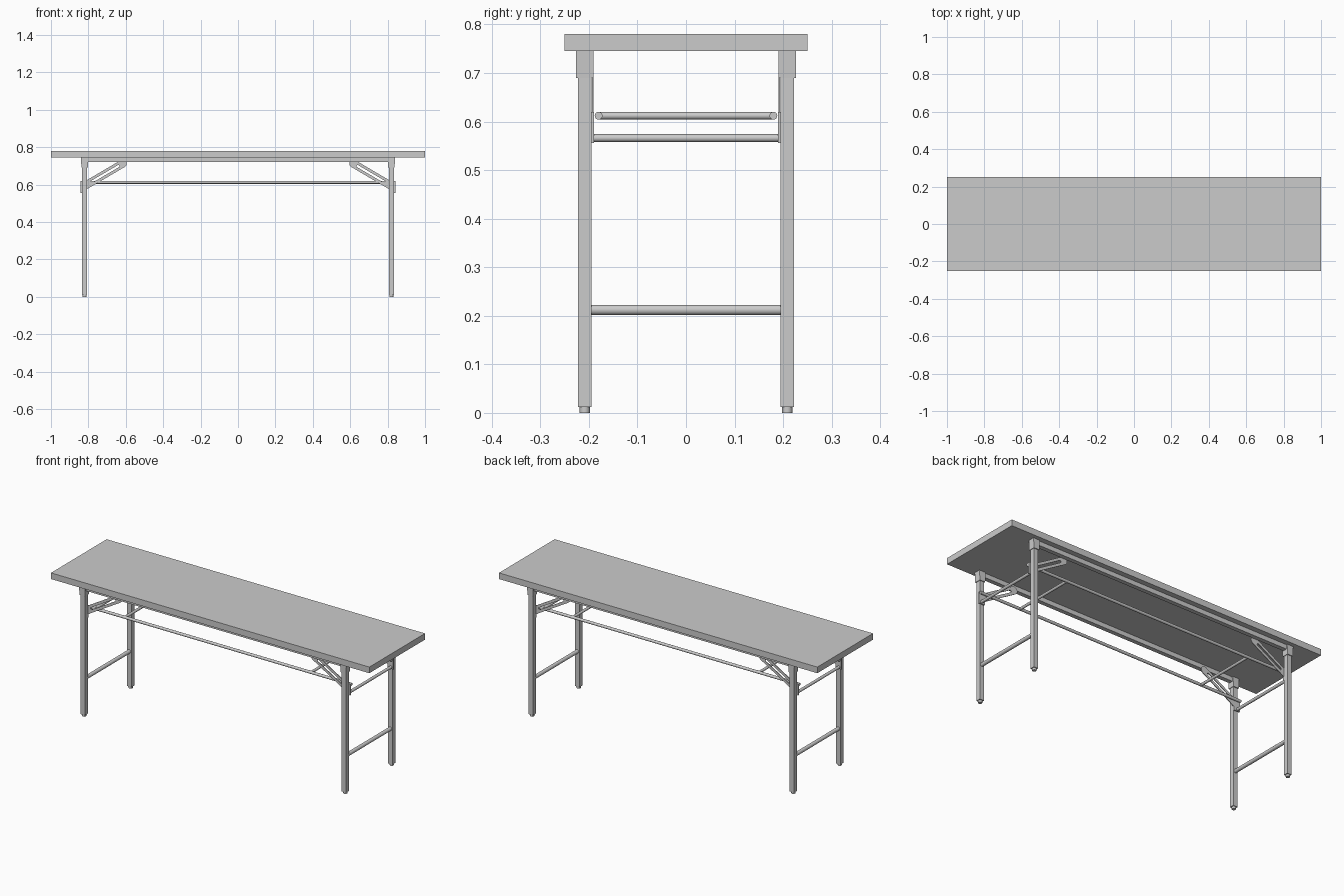
import bpy, bmesh, math
from mathutils import Vector

if "Cube" in bpy.data.objects:
    bpy.data.objects.remove(bpy.data.objects["Cube"])


def finish(name, bm, smooth=False):
    bmesh.ops.recalc_face_normals(bm, faces=bm.faces)
    me = bpy.data.meshes.new(name)
    bm.to_mesh(me)
    bm.free()
    ob = bpy.data.objects.new(name, me)
    bpy.context.collection.objects.link(ob)
    if smooth:
        bpy.context.view_layer.objects.active = ob
        ob.select_set(True)
        bpy.ops.object.shade_smooth_by_angle(angle=math.radians(40))
        ob.select_set(False)
    return ob


def box(name, lo, hi, taper=1.0):
    """Box between two corners; taper scales the bottom face in x."""
    lo, hi = Vector(lo), Vector(hi)
    c, s = (lo + hi) / 2, hi - lo
    bm = bmesh.new()
    bmesh.ops.create_cube(bm, size=1)
    for v in bm.verts:
        k = taper if v.co.z < 0 else 1
        v.co = c + Vector((v.co.x * s.x * k, v.co.y * s.y, v.co.z * s.z))
    return finish(name, bm)


def rod(name, a, b, r, sides=20):
    a, b = Vector(a), Vector(b)
    bm = bmesh.new()
    bmesh.ops.create_cone(bm, cap_ends=True, segments=sides,
                          radius1=r, radius2=r, depth=(b - a).length)
    rot = (b - a).to_track_quat('Z', 'Y')
    for v in bm.verts:
        v.co = (a + b) / 2 + rot @ v.co
    return finish(name, bm, True)


def capsule(a, b, r, n=10):
    """Outline of a rounded bar from a to b in the x-z plane."""
    ang = math.atan2(b[1] - a[1], b[0] - a[0])
    pts = []
    for c, start in ((a, ang + math.pi / 2), (b, ang - math.pi / 2)):
        for i in range(n + 1):
            t = start + math.pi * i / n
            pts.append((c[0] + r * math.cos(t), c[1] + r * math.sin(t)))
    return pts


def slotted_brace(name, sx, y0, y1):
    outer = capsule((0.616, 0.712), (0.812, 0.597), 0.021)
    inner = capsule((0.640, 0.698), (0.785, 0.613), 0.006)
    bm = bmesh.new()
    loops = [[bm.verts.new((sx * x, y, z)) for x, z in pts]
             for pts, y in ((outer, y0), (outer, y1), (inner, y1), (inner, y0))]
    n = len(outer)
    for k in range(4):
        p, q = loops[k], loops[(k + 1) % 4]
        for i in range(n):
            j = (i + 1) % n
            bm.faces.new((p[i], p[j], q[j], q[i]))
    return finish(name, bm, True)


# Table top
box("table_top", (-1, -0.25, 0.745), (1, 0.25, 0.78))

for sy, side in ((-1, "front"), (1, "back")):
    y = sy * 0.2085
    # Rail under the top and long shelf rod
    box(side + "_rail", (-0.805, y - 0.012, 0.72), (0.805, y + 0.012, 0.745))
    rod(side + "_shelf_rod", (-0.84, sy * 0.18, 0.612), (0.84, sy * 0.18, 0.612), 0.008)
    for sx, end in ((-1, "left"), (1, "right")):
        tag = f"{side}_{end}_"
        x = sx * 0.82
        # Square leg, round foot and tapered top socket
        box(tag + "leg", (x - 0.014, y - 0.0135, 0.012), (x + 0.014, y + 0.0135, 0.745))
        rod(tag + "foot", (x, y, 0), (x, y, 0.013), 0.0105)
        box(tag + "leg_socket", (x - 0.02, y - 0.0185, 0.69), (x + 0.02, y + 0.0185, 0.745), 0.85)
        # Slotted folding brace with a hinge plate at the leg
        ya, yb = sorted((sy * 0.190, sy * 0.194))
        slotted_brace(tag + "brace", sx, ya, yb)
        xa, xb = sorted((sx * 0.806, sx * 0.843))
        ya, yb = sorted((sy * 0.189, sy * 0.1955))
        box(tag + "hinge_plate", (xa, ya, 0.556), (xb, yb, 0.62))

for sx, end in ((-1, "left"), (1, "right")):
    # Bars across each pair of legs and across the shelf rods
    rod(end + "_lower_bar", (sx * 0.82, -0.197, 0.212), (sx * 0.82, 0.197, 0.212), 0.0105)
    rod(end + "_upper_bar", (sx * 0.828, -0.192, 0.566), (sx * 0.828, 0.192, 0.566), 0.008)
    rod(end + "_shelf_cross_rod", (sx * 0.585, -0.18, 0.612), (sx * 0.585, 0.18, 0.612), 0.0075)
